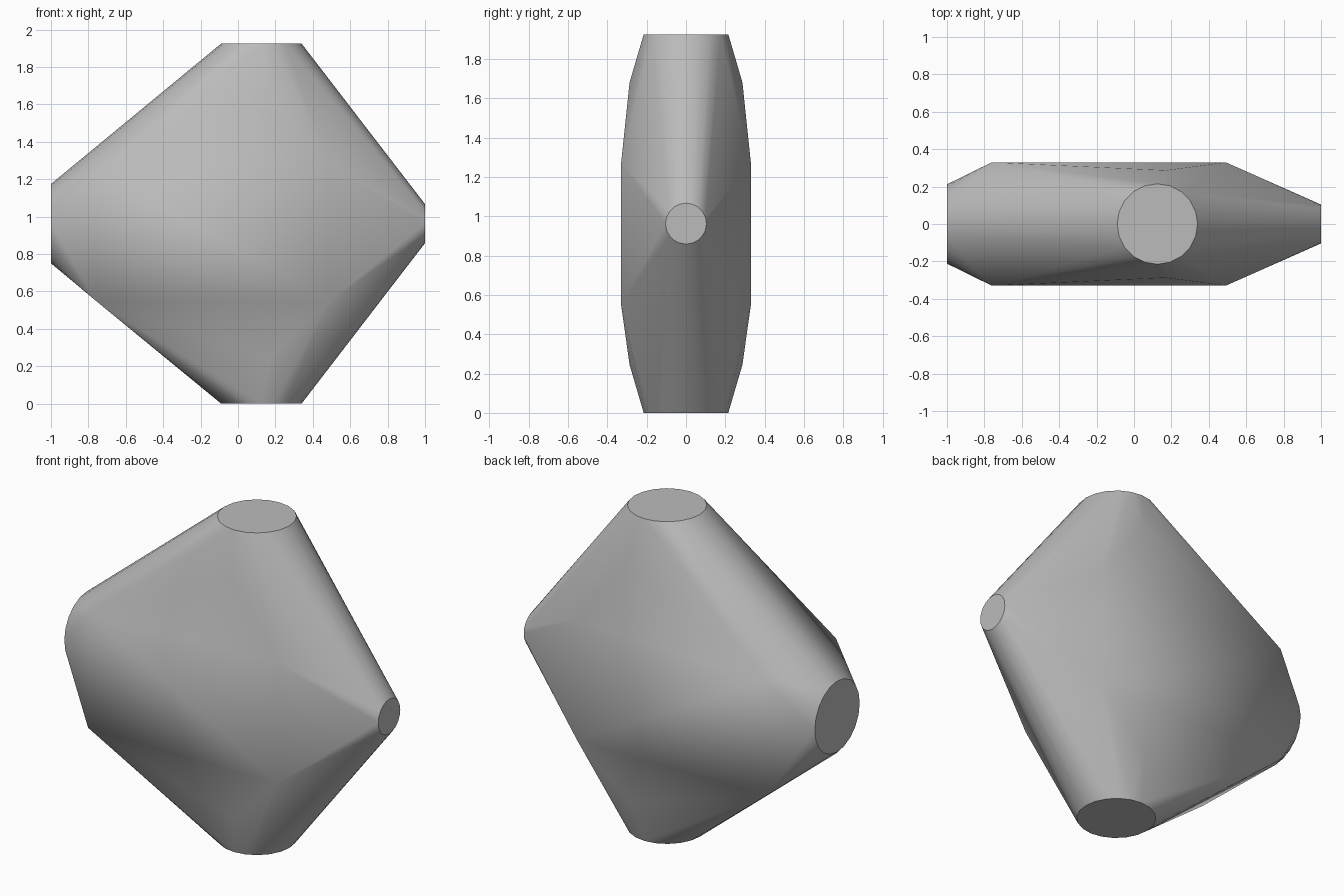
import bpy, bmesh, math
from mathutils import Vector

cube = bpy.data.objects.get("Cube")
if cube:
    bpy.data.objects.remove(cube, do_unlink=True)

MID_Z = 0.9625
SIDES = 20

stone = bpy.data.materials.new("plain grey")
stone.use_nodes = True
grey = (0.5, 0.5, 0.5, 1)
stone.diffuse_color = grey
stone.node_tree.nodes["Principled BSDF"].inputs["Base Color"].default_value = grey


def disc(bm, centre, radius, u, v):
    """Ring of points in the plane of the axes u and v."""
    for i in range(SIDES):
        a = math.tau * i / SIDES
        offset = Vector(u) * math.cos(a) + Vector(v) * math.sin(a)
        bm.verts.new(Vector(centre) + radius * offset)


bm = bmesh.new()
X, Y, Z = (1, 0, 0), (0, 1, 0), (0, 0, 1)

# Round flat ends: top, bottom, broad side and narrow side
disc(bm, (0.125, 0, 2 * MID_Z), 0.215, X, Y)
disc(bm, (0.125, 0, 0), 0.215, X, Y)
disc(bm, (-1, 0, MID_Z), 0.212, Y, Z)
disc(bm, (1, 0, MID_Z), 0.104, Y, Z)

# Corners of the broad faces, mirrored front to back
for x, y, z in [(-0.76, 0.33, 1.24), (-0.76, 0.33, 0.55),
                (0.49, 0.33, 1.27), (0.49, 0.33, 0.55),
                (0.17, 0.287, 1.68), (0.17, 0.287, 0.245)]:
    for side in (-1, 1):
        bm.verts.new((x, side * y, z))

# Stretch one convex skin over all the points
hull = bmesh.ops.convex_hull(bm, input=bm.verts[:])
loose = {g for g in hull["geom_interior"] + hull["geom_unused"]
         if isinstance(g, bmesh.types.BMVert)}
bmesh.ops.delete(bm, geom=list(loose), context='VERTS')
bmesh.ops.dissolve_limit(bm, angle_limit=math.radians(0.5),
                         verts=bm.verts[:], edges=bm.edges[:])
bmesh.ops.recalc_face_normals(bm, faces=bm.faces[:])

mesh = bpy.data.meshes.new("faceted_body")
bm.to_mesh(mesh)
bm.free()
mesh.materials.append(stone)
body = bpy.data.objects.new("faceted_body", mesh)
bpy.context.collection.objects.link(body)

# Smooth flanks with crisp rims round the flat ends
bpy.context.view_layer.objects.active = body
body.select_set(True)
bpy.ops.object.shade_smooth_by_angle(angle=math.radians(30))
